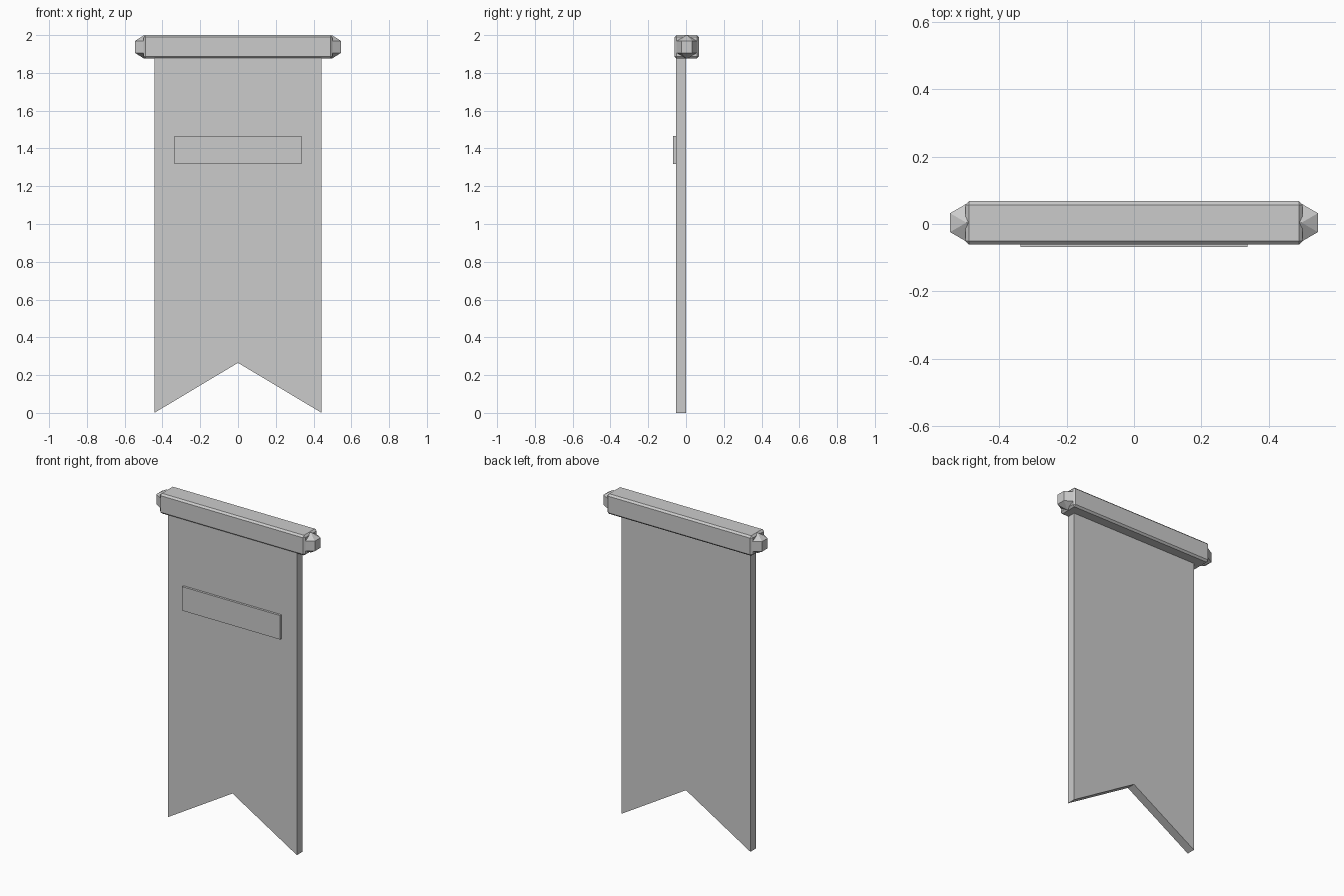
import bpy, bmesh

if "Cube" in bpy.data.objects:
    bpy.data.objects.remove(bpy.data.objects["Cube"])

def finish(name, bm):
    bmesh.ops.recalc_face_normals(bm, faces=bm.faces[:])
    mesh = bpy.data.meshes.new(name)
    bm.to_mesh(mesh)
    bm.free()
    obj = bpy.data.objects.new(name, mesh)
    bpy.context.collection.objects.link(obj)
    return obj

def box(name, lo, hi, bevel=0.0):
    bm = bmesh.new()
    bmesh.ops.create_cube(bm, size=1)
    for v in bm.verts:
        v.co = [(a + b) / 2 + c * (b - a) for a, b, c in zip(lo, hi, v.co)]
    if bevel:
        bmesh.ops.bevel(bm, geom=bm.edges[:], offset=bevel, segments=1,
                        affect='EDGES', profile=0.5)
    return finish(name, bm)

# Chamfered cross bar
box("cross_bar", (-0.5, -0.061, 1.875), (0.5, 0.068, 2.0), 0.011)

# Faceted end knobs, six sides and three rings
for side, x in (("left", -0.497), ("right", 0.497)):
    bm = bmesh.new()
    bmesh.ops.create_uvsphere(bm, u_segments=6, v_segments=3, radius=0.0645)
    for v in bm.verts:
        v.co.z *= 0.97
    bmesh.ops.translate(bm, verts=bm.verts[:], vec=(x, 0.004, 1.9375))
    finish(side + "_knob", bm)

# Hanging cloth with swallowtail notch, extruded from its outline
outline = [(-0.443, 1.9), (-0.443, 0), (0, 0.265), (0.443, 0), (0.443, 1.9)]
bm = bmesh.new()
face = bm.faces.new([bm.verts.new((x, -0.054, z)) for x, z in outline])
ext = bmesh.ops.extrude_face_region(bm, geom=[face], use_keep_orig=True)
moved = [g for g in ext["geom"] if isinstance(g, bmesh.types.BMVert)]
bmesh.ops.translate(bm, verts=moved, vec=(0, 0.054, 0))
finish("banner_cloth", bm)

# Raised panel on the front
box("front_panel", (-0.337, -0.068, 1.318), (0.337, -0.05, 1.467))
